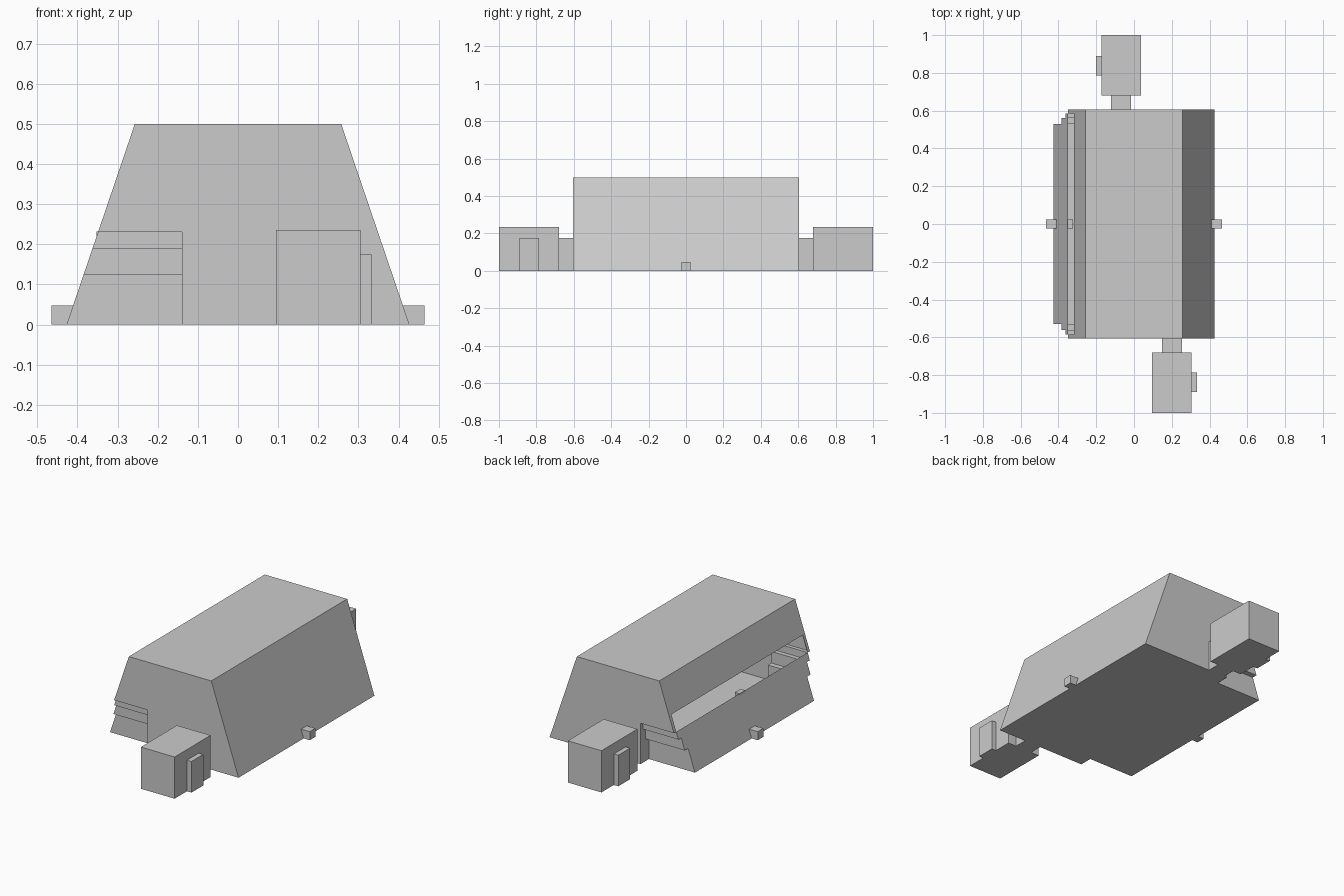
import bpy, bmesh

cube = bpy.data.objects.get("Cube")
if cube:
    bpy.data.objects.remove(cube)

# One plain grey for everything
grey = bpy.data.materials.new("plain_grey")
grey.use_nodes = True
COLOUR = (0.6, 0.6, 0.6, 1)
grey.diffuse_color = COLOUR
grey.node_tree.nodes["Principled BSDF"].inputs["Base Color"].default_value = COLOUR

HEIGHT, END, NOTCH_X = 0.5, 0.605, -0.14


def side(z):
    """Half width of the sloping hull at a height."""
    return 0.427 - 0.34 * z


def finish(name, bm):
    mesh = bpy.data.meshes.new(name)
    bmesh.ops.remove_doubles(bm, verts=bm.verts, dist=0.0001)
    bmesh.ops.recalc_face_normals(bm, faces=bm.faces)
    bm.to_mesh(mesh)
    bm.free()
    mesh.materials.append(grey)
    obj = bpy.data.objects.new(name, mesh)
    bpy.context.collection.objects.link(obj)
    return obj


def face(bm, *points):
    bm.faces.new([bm.verts.new(p) for p in points])


def slope(bm, sign, z0, z1, y0, y1):
    """Panel lying on one sloping flank."""
    a, b = sign * side(z0), sign * side(z1)
    face(bm, (a, y0, z0), (a, y1, z0), (b, y1, z1), (b, y0, z1))


def box(name, x, y, z):
    bm = bmesh.new()
    bmesh.ops.create_cube(bm, size=1)
    for v in bm.verts:
        v.co = [r[0] if c < 0 else r[1] for c, r in zip(v.co, (x, y, z))]
    return finish(name, bm)


# Hollow hull with a long slot in one flank and stepped lower corners
bm = bmesh.new()
steps = [(0, 0.125, 0.53), (0.125, 0.19, 0.56), (0.19, 0.23, 0.585)]
slot_low, slot_high, slot_end = 0.23, 0.32, 0.585
top, base = side(HEIGHT), side(0)

face(bm, (-top, -END, HEIGHT), (top, -END, HEIGHT), (top, END, HEIGHT), (-top, END, HEIGHT))
slope(bm, 1, 0, HEIGHT, -END, END)
slope(bm, -1, slot_high, HEIGHT, -END, END)
face(bm, (NOTCH_X, -END, 0), (base, -END, 0), (base, END, 0), (NOTCH_X, END, 0))
inner = steps[0][2]
face(bm, (-base, -inner, 0), (NOTCH_X, -inner, 0), (NOTCH_X, inner, 0), (-base, inner, 0))
for z0, z1, y in steps:
    slope(bm, -1, z0, z1, -y, y)

for s in (-1, 1):
    e = s * END
    # End wall above and beside the notch
    face(bm, (NOTCH_X, e, 0), (base, e, 0), (top, e, HEIGHT), (-top, e, HEIGHT),
         (-side(slot_low), e, slot_low), (NOTCH_X, e, slot_low))
    slope(bm, -1, slot_low, slot_high, s * slot_end, e)
    # Risers, overhangs and cheek of the stepped notch
    following = [step[2] for step in steps[1:]] + [END]
    for (z0, z1, y), y_next in zip(steps, following):
        y, y_next = s * y, s * y_next
        face(bm, (-side(z0), y, z0), (NOTCH_X, y, z0), (NOTCH_X, y, z1), (-side(z1), y, z1))
        face(bm, (-side(z1), y, z1), (NOTCH_X, y, z1), (NOTCH_X, y_next, z1), (-side(z1), y_next, z1))
        face(bm, (NOTCH_X, y, z0), (NOTCH_X, e, z0), (NOTCH_X, e, z1), (NOTCH_X, y, z1))
finish("hull", bm)

# End cabins, the rear one turned half round
for name, s, centre in (("front", 1, 0.2), ("rear", -1, -0.068)):
    def span(a, b, offset=0):
        return sorted((offset + s * a, offset + s * b))
    box(name + "_cabin", span(-0.105, 0.105, centre), span(-1, -0.68), (0, 0.235))
    box(name + "_passage", span(-0.053, 0.053, centre), span(-0.68, -END), (0, 0.175))
    box(name + "_door", span(0.105, 0.133, centre), span(-0.89, -0.785), (0, 0.175))

# Foot blocks and thin cables up the flanks
for name, s in (("left", 1), ("right", -1)):
    box(name + "_foot_block", sorted((s * 0.41, s * 0.465)), (-0.025, 0.025), (0, 0.048))
    bm = bmesh.new()
    slope(bm, s, 0.04, 0.22 if s < 0 else 0.45, -0.003, 0.003)
    if s < 0:
        slope(bm, s, slot_high, 0.45, -0.003, 0.003)
    for v in bm.verts:
        v.co.x += s * 0.002
    finish(name + "_cable", bm)

# Small bracket at the middle of the slot
box("slot_bracket", (-0.352, -0.322), (-0.025, 0.025), (0.2, 0.232))
